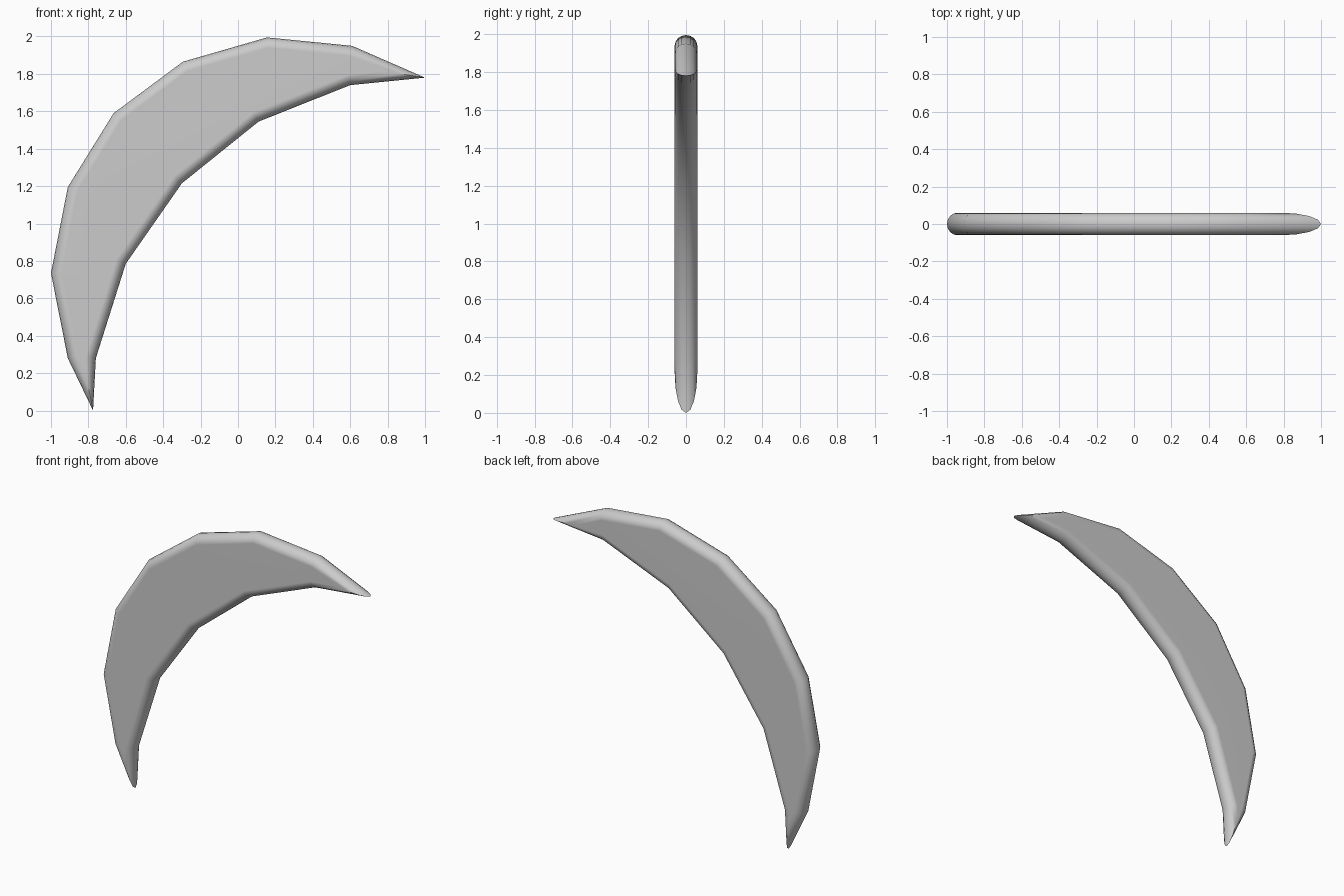
import bpy, bmesh, math
from mathutils import Vector

if "Cube" in bpy.data.objects:
    bpy.data.objects.remove(bpy.data.objects["Cube"])

# Crescent outline (x, z): outer arc from lower tip to upper tip, then inner arc back
OUTLINE = [(-0.775, 0.0), (-0.91, 0.28), (-1.0, 0.735), (-0.91, 1.195),
           (-0.665, 1.59), (-0.295, 1.865), (0.155, 1.995), (0.61, 1.95),
           (1.0, 1.78), (0.60, 1.74), (0.11, 1.545), (-0.30, 1.215),
           (-0.60, 0.785), (-0.76, 0.28)]
HALF = 0.06      # half thickness
ROUND = 0.055    # how far the rounded rim reaches inward
SEGMENTS = 4     # segments per quarter round


def inset(points, d):
    """Mitred inset of a clockwise outline."""
    pts = [Vector(p) for p in points]
    result = []
    for i, p in enumerate(pts):
        a = (p - pts[i - 1]).normalized()
        b = (pts[(i + 1) % len(pts)] - p).normalized()
        na, nb = Vector((a.y, -a.x)), Vector((b.y, -b.x))
        result.append(p + (na + nb) * d / (1 + na.dot(nb)))
    return result


# Rounded rim: rings swept from the front face to the back face
bm = bmesh.new()
rings = []
for k in range(-SEGMENTS, SEGMENTS + 1):
    t = k / SEGMENTS * math.pi / 2
    outline = inset(OUTLINE, ROUND * (1 - math.cos(t)))
    rings.append([bm.verts.new((p.x, HALF * math.sin(t), p.y)) for p in outline])
n = len(OUTLINE)
for r0, r1 in zip(rings, rings[1:]):
    for i in range(n):
        j = (i + 1) % n
        bm.faces.new((r0[i], r0[j], r1[j], r1[i]))

# Flat front and back
bm.faces.new(rings[0])
bm.faces.new(rings[-1])
bmesh.ops.recalc_face_normals(bm, faces=bm.faces[:])

mesh = bpy.data.meshes.new("crescent")
bm.to_mesh(mesh)
bm.free()
crescent = bpy.data.objects.new("crescent", mesh)
bpy.context.collection.objects.link(crescent)

# Smooth rim, crisp tips, flat faces
bpy.context.view_layer.objects.active = crescent
crescent.select_set(True)
bpy.ops.object.shade_smooth_by_angle(angle=math.radians(40))
weighted = crescent.modifiers.new("weighted_normals", 'WEIGHTED_NORMAL')
weighted.keep_sharp = True
